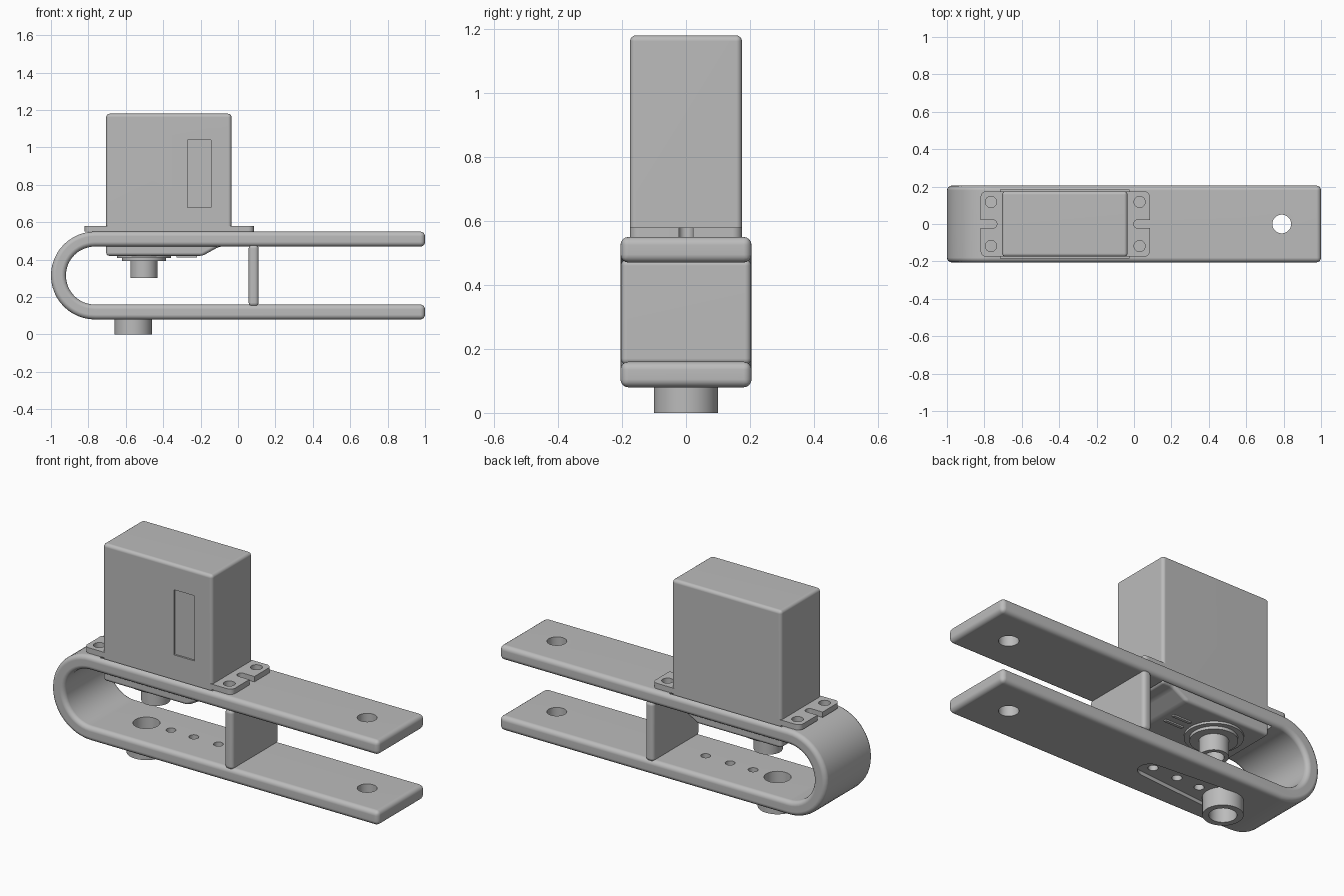
import bpy, bmesh
from math import sin, cos, pi, asin

cube = bpy.data.objects.get("Cube")
if cube:
    bpy.data.objects.remove(cube, do_unlink=True)

grey = bpy.data.materials.new("plain grey")
grey.use_nodes = True
grey.diffuse_color = (0.5, 0.5, 0.5, 1)
grey.node_tree.nodes["Principled BSDF"].inputs["Base Color"].default_value = (0.5, 0.5, 0.5, 1)


def activate(ob):
    bpy.ops.object.select_all(action='DESELECT')
    ob.select_set(True)
    bpy.context.view_layer.objects.active = ob


def modify(ob, kind, **settings):
    """Add a modifier and apply it."""
    activate(ob)
    mod = ob.modifiers.new(kind, kind)
    for key, value in settings.items():
        setattr(mod, key, value)
    bpy.ops.object.modifier_apply(modifier=mod.name)


def prism(name, outline, lo, hi, axis='z', bevel=0):
    """Extrude an outline along z, or an x-z outline along y."""
    place = (lambda p: (p[0], p[1], lo)) if axis == 'z' else (lambda p: (p[0], lo, p[1]))
    bm = bmesh.new()
    face = bm.faces.new([bm.verts.new(place(p)) for p in outline])
    new = bmesh.ops.extrude_face_region(bm, geom=[face])["geom"]
    step = (0, 0, hi - lo) if axis == 'z' else (0, hi - lo, 0)
    bmesh.ops.translate(bm, vec=step, verts=[v for v in new if isinstance(v, bmesh.types.BMVert)])
    bmesh.ops.recalc_face_normals(bm, faces=bm.faces)
    mesh = bpy.data.meshes.new(name)
    bm.to_mesh(mesh)
    bm.free()
    mesh.materials.append(grey)
    ob = bpy.data.objects.new(name, mesh)
    bpy.context.collection.objects.link(ob)
    if bevel:
        modify(ob, 'BEVEL', width=bevel, segments=4, limit_method='ANGLE',
               angle_limit=0.5, use_clamp_overlap=False)
    return ob


def cut(ob, *cutters):
    for c in cutters:
        modify(ob, 'BOOLEAN', operation='DIFFERENCE', solver='EXACT', object=c)
        bpy.data.objects.remove(c, do_unlink=True)


def finish(ob):
    activate(ob)
    bpy.ops.object.shade_smooth_by_angle(angle=0.6)
    ob.modifiers.new("weighted normals", 'WEIGHTED_NORMAL').keep_sharp = True


def arc(x, y, r, start, end, n=24):
    return [(x + r * cos(start + (end - start) * i / n),
             y + r * sin(start + (end - start) * i / n)) for i in range(n + 1)]


def circle(x, y, r, n=40):
    return arc(x, y, r, 0, 2 * pi, n)[:-1]


def rect(x0, x1, y0, y1):
    return [(x0, y0), (x1, y0), (x1, y1), (x0, y1)]


def round_rect(x0, x1, y0, y1, r):
    corners = [(x1 - r, y1 - r), (x0 + r, y1 - r), (x0 + r, y0 + r), (x1 - r, y0 + r)]
    return [p for i, (x, y) in enumerate(corners)
            for p in arc(x, y, r, i * pi / 2, (i + 1) * pi / 2, 6)]


def capsule(xa, ra, xb, rb):
    """Outline around two circles on y = 0, with xa left of xb."""
    t = pi / 2 - asin((ra - rb) / (xb - xa))
    return arc(xb, 0, rb, -t, t) + arc(xa, 0, ra, t, 2 * pi - t)


# U-shaped bracket
BEND, MID = -0.765, 0.315
outline = ([(1, MID + 0.235)] + arc(BEND, MID, 0.235, pi / 2, 3 * pi / 2)
           + [(1, MID - 0.235), (1, MID - 0.155)]
           + arc(BEND, MID, 0.155, 3 * pi / 2, pi / 2) + [(1, MID + 0.155)])
bracket = prism("u_bracket", outline, -0.205, 0.205, 'y', 0.025)
HORN = -0.56
cut(bracket,
    prism("tip_hole_cutter", circle(0.79, 0, 0.05), 0, 0.7),
    prism("servo_cutter", rect(-0.715, -0.027, -0.184, 0.184), 0.44, 0.6),
    prism("horn_pocket_cutter", capsule(HORN, 0.1, -0.1, 0.06), 0.04, 0.1),
    prism("horn_bore_cutter", circle(HORN, 0, 0.068), 0.03, 0.2),
    *[prism("screw_cutter", circle(x, 0, 0.025, 20), 0.03, 0.2) for x in (-0.12, -0.27, -0.41)])
finish(bracket)

# Web joining the two arms
finish(prism("web", rect(0.057, 0.11, -0.204, 0.204), 0.15, 0.48, bevel=0.02))

# Hollow boss under the lower arm
boss = prism("horn_boss", circle(HORN, 0, 0.1), 0, 0.11)
cut(boss, prism("boss_cutter", circle(HORN, 0, 0.068), -0.1, 0.2))
finish(boss)

# Servo body with sloped gear case underneath and a recessed front panel
case = [(-0.705, 1.18), (-0.705, 0.42), (-0.19, 0.42), (-0.1, 0.47), (-0.035, 0.47), (-0.035, 1.18)]
body = prism("servo_body", case, -0.175, 0.175, 'y', 0.018)
cut(body, prism("panel_cutter", rect(-0.27, -0.145, 0.68, 1.04), -0.3, -0.165, 'y'))
finish(body)

# Mounting flange with open slots and screw holes at both ends
flange = prism("mounting_flange", round_rect(-0.82, 0.085, -0.175, 0.175, 0.03), 0.55, 0.58)
cut(flange,
    prism("slot_cutter", capsule(-1, 0.022, -0.755, 0.0221), 0.5, 0.7),
    prism("slot_cutter", capsule(0.02, 0.022, 0.3, 0.0221), 0.5, 0.7),
    *[prism("hole_cutter", circle(x, y, 0.03, 24), 0.5, 0.7)
      for x in (-0.765, 0.03) for y in (-0.118, 0.118)])
finish(flange)

# Output collars, hollow shaft and ribs under the gear case
SHAFT = -0.503
finish(prism("upper_collar", circle(SHAFT, 0, 0.145), 0.408, 0.43))
finish(prism("lower_collar", circle(SHAFT, 0, 0.118), 0.392, 0.415))
shaft = prism("output_shaft", circle(SHAFT, 0, 0.073), 0.302, 0.41)
cut(shaft, prism("shaft_cutter", circle(SHAFT, 0, 0.05), 0.2, 0.36))
finish(shaft)
for side in (-1, 1):
    y = side * 0.03
    finish(prism("case_rib", rect(-0.33, -0.22, y - 0.008, y + 0.008), 0.412, 0.43))
